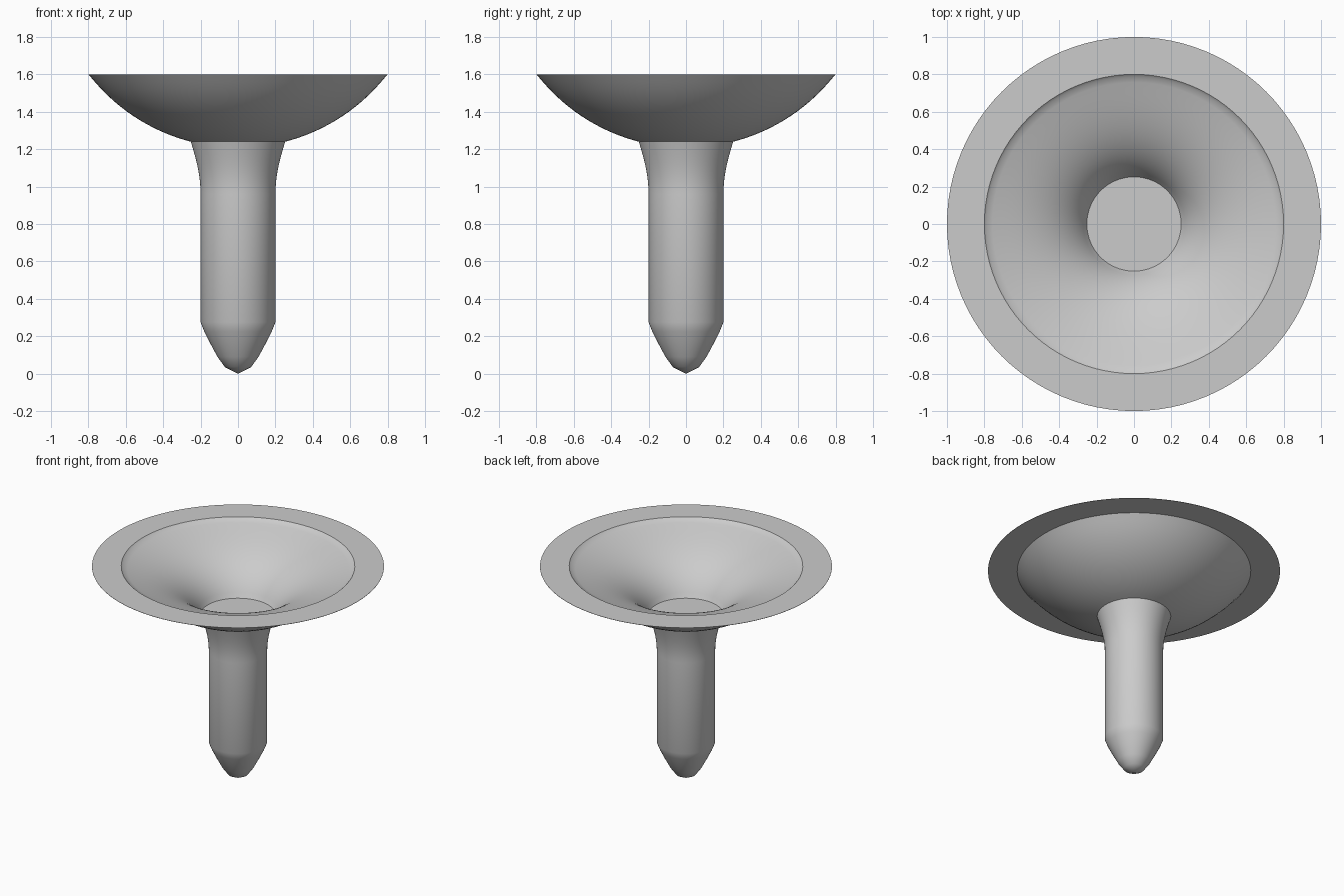
import bpy, bmesh, math
from mathutils import Vector
from mathutils.geometry import interpolate_bezier

cube = bpy.data.objects.get("Cube")
if cube:
    bpy.data.objects.remove(cube, do_unlink=True)

GREY = (0.6, 0.6, 0.6, 1)
grey = bpy.data.materials.new("plain grey")
grey.use_nodes = True
grey.diffuse_color = GREY
grey.node_tree.nodes["Principled BSDF"].inputs["Base Color"].default_value = GREY


def curve(a, b, c, d, steps):
    """Bezier run of (radius, height) points."""
    pts = interpolate_bezier(*[Vector((p[0], 0, p[1])) for p in (a, b, c, d)], steps)
    return [(p.x, p.z) for p in pts]


def lathe(name, profile, closed=False, segments=96):
    """Turn a (radius, height) profile around the z axis."""
    bm = bmesh.new()
    verts = [bm.verts.new((r, 0, z)) for r, z in profile]
    edges = [bm.edges.new(pair) for pair in zip(verts, verts[1:])]
    if closed:
        edges.append(bm.edges.new((verts[-1], verts[0])))
    bmesh.ops.spin(bm, geom=verts + edges, cent=(0, 0, 0), axis=(0, 0, 1),
                   angle=math.tau, steps=segments, use_merge=True)
    bmesh.ops.remove_doubles(bm, verts=bm.verts, dist=0.0002)
    bmesh.ops.recalc_face_normals(bm, faces=bm.faces)
    mesh = bpy.data.meshes.new(name)
    bm.to_mesh(mesh)
    bm.free()
    mesh.materials.append(grey)
    obj = bpy.data.objects.new(name, mesh)
    bpy.context.collection.objects.link(obj)
    bpy.ops.object.select_all(action='DESELECT')
    obj.select_set(True)
    bpy.context.view_layer.objects.active = obj
    bpy.ops.object.shade_smooth_by_angle(angle=math.radians(30))
    return obj


# Stem: pointed tip, straight shaft, flared top with a flat cap
tip = [(0, 0), (0.07, 0.035), (0.11, 0.09), (0.15, 0.165), (0.18, 0.225), (0.2, 0.275)]
flare = curve((0.2, 0.96), (0.2, 1.06), (0.222, 1.14), (0.252, 1.24), 10)
lathe("stem", tip + flare + [(0, 1.24)])

# Bowl: spherical underside, small lip, trumpet-shaped inside
RADIUS, CENTRE = 1.009, 2.217
radii = [0.252 + 0.548 * i / 16 for i in range(17)]
underside = [(r, CENTRE - math.sqrt(RADIUS ** 2 - r * r)) for r in radii[:-1]]
inside = curve((0.787, 1.588), (0.6, 1.52), (0.36, 1.465), (0.254, 1.243), 20)
lathe("bowl", underside + [(0.8, 1.6)] + inside, closed=True)

# Rim: thin flat ring
lathe("rim", [(0.8, 1.598), (1, 1.598), (1, 1.6), (0.8, 1.6)], closed=True)
